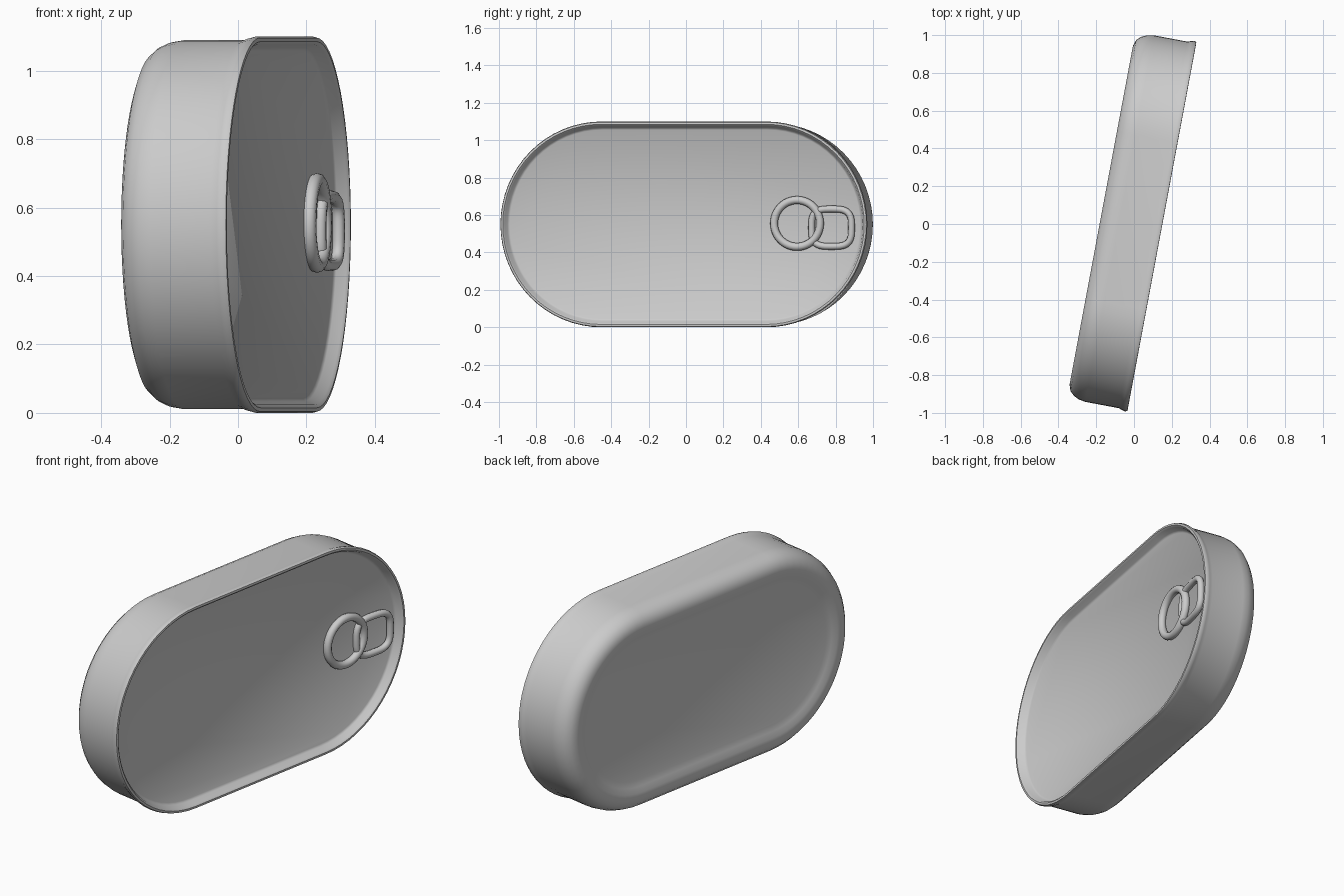
import bpy, bmesh, math
from mathutils import Matrix, Vector

cube = bpy.data.objects.get("Cube")
if cube:
    bpy.data.objects.remove(cube, do_unlink=True)

metal = bpy.data.materials.new("light grey metal")
metal.use_nodes = True
GREY = (0.6, 0.6, 0.6, 1)
metal.diffuse_color = GREY
metal.node_tree.nodes["Principled BSDF"].inputs["Base Color"].default_value = GREY

# Can frame: local x runs along the can, y up, z out of the lid
turn = math.radians(10.6)
along = Vector((math.sin(turn), math.cos(turn), 0))
up = Vector((0, 0, 1))
out = along.cross(up)
frame = Matrix((along, up, out)).transposed().to_4x4()
frame.translation = along * 0.014 + up * 0.55


def stadium(half, radius, depth, steps=32):
    """Closed outline of two half circles joined by straight sides."""
    pts = []
    for side in (1, -1):
        for i in range(steps + 1):
            a = math.pi * (i / steps - 0.5)
            pts.append(Vector((side * (half + radius * math.cos(a)),
                               side * radius * math.sin(a), depth)))
    return pts


def finish(name, bm):
    bmesh.ops.recalc_face_normals(bm, faces=bm.faces)
    mesh = bpy.data.meshes.new(name)
    bm.to_mesh(mesh)
    bm.free()
    mesh.materials.append(metal)
    obj = bpy.data.objects.new(name, mesh)
    bpy.context.collection.objects.link(obj)
    obj.matrix_world = frame
    bpy.ops.object.select_all(action='DESELECT')
    obj.select_set(True)
    bpy.context.view_layer.objects.active = obj
    bpy.ops.object.shade_smooth_by_angle(angle=math.radians(40))
    return obj


def bridge(bm, a, b):
    for i in range(len(a)):
        j = (i + 1) % len(a)
        bm.faces.new((a[i], a[j], b[j], b[i]))


def tube(name, path, thick, sides=10):
    """Round wire following a closed, nearly flat path."""
    bm = bmesh.new()
    rings = []
    n = len(path)
    for i, p in enumerate(path):
        tangent = (path[(i + 1) % n] - path[i - 1]).normalized()
        side = tangent.cross(Vector((0, 0, 1))).normalized()
        lift = side.cross(tangent)
        rings.append([bm.verts.new(p + thick * (side * math.cos(a) + lift * math.sin(a)))
                      for a in (math.tau * k / sides for k in range(sides))])
    for i in range(n):
        bridge(bm, rings[i], rings[(i + 1) % n])
    return finish(name, bm)


# Can body: sunken lid, rolled rim, side wall, rounded back edge, dished back
profile = [(0.505, 0.105), (0.516, 0.112), (0.526, 0.14), (0.535, 0.148),
           (0.546, 0.147), (0.55, 0.135), (0.546, 0.12), (0.539, 0.1),
           (0.539, -0.08), (0.533, -0.115), (0.519, -0.145), (0.497, -0.168),
           (0.465, -0.179), (0.435, -0.177), (0.405, -0.167), (0.375, -0.158)]
bm = bmesh.new()
rings = [[bm.verts.new(p) for p in stadium(0.448, r, d)] for r, d in profile]
for a, b in zip(rings, rings[1:]):
    bridge(bm, a, b)
bm.faces.new(rings[0])
bm.faces.new(rings[-1])
finish("can_body", bm)

# Pull tab: big finger ring and a smaller loop by the rim
centre = Vector((0.612, 0.005, 0.118))
ring = [centre + Vector((0.125 * math.cos(a), 0.125 * math.sin(a), 0))
        for a in (math.tau * i / 48 for i in range(48))]
tube("tab_finger_ring", ring, 0.021)

# Squarish loop, raised a little towards its free end
loop = []
for i in range(48):
    a = math.tau * i / 48
    c, s = math.cos(a), math.sin(a)
    x = 0.11 * math.copysign(abs(c) ** 0.6, c)
    y = 0.1 * math.copysign(abs(s) ** 0.6, s)
    loop.append(Vector((0.8 + x, y - 0.018, 0.12 + 0.06 * x)))
tube("tab_end_loop", loop, 0.018)
